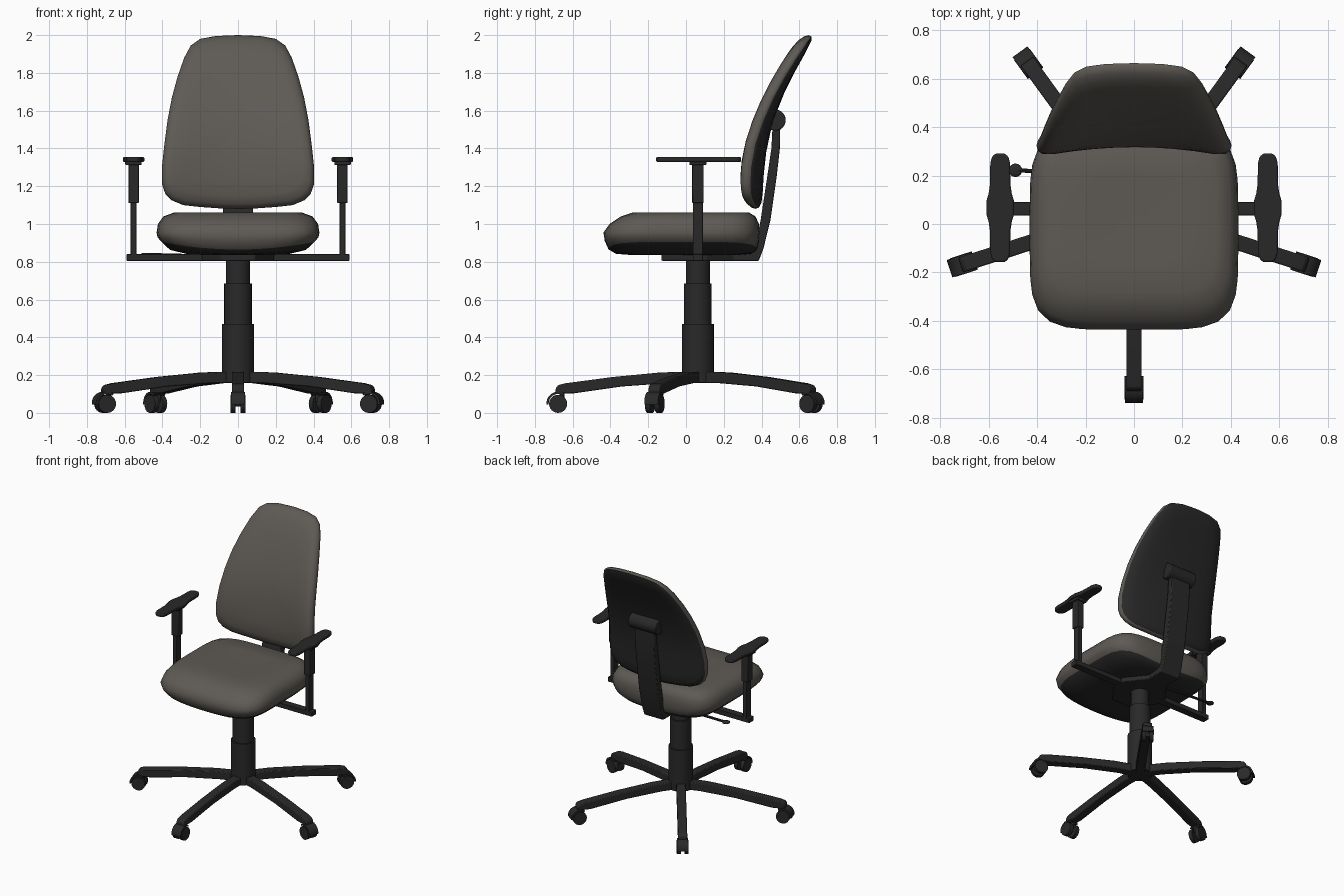
import bpy, bmesh, math
from mathutils import Matrix, Vector

if "Cube" in bpy.data.objects:
    bpy.data.objects.remove(bpy.data.objects["Cube"])

YC = 0.063  # y of the column axis


def material(name, rgb):
    m = bpy.data.materials.new(name)
    m.diffuse_color = (*rgb, 1)
    m.use_nodes = True
    m.node_tree.nodes["Principled BSDF"].inputs["Base Color"].default_value = m.diffuse_color
    return m


FABRIC = material("grey brown fabric", (0.112, 0.102, 0.089))
DARK = material("dark plastic", (0.022, 0.022, 0.022))


def finish(name, bm, mats=(DARK,), angle=35, bevel=0.0):
    bmesh.ops.recalc_face_normals(bm, faces=bm.faces[:])
    me = bpy.data.meshes.new(name)
    bm.to_mesh(me)
    bm.free()
    ob = bpy.data.objects.new(name, me)
    bpy.context.collection.objects.link(ob)
    for m in mats:
        me.materials.append(m)
    bpy.ops.object.select_all(action='DESELECT')
    ob.select_set(True)
    bpy.context.view_layer.objects.active = ob
    bpy.ops.object.shade_smooth_by_angle(angle=math.radians(angle))
    if bevel:
        b = ob.modifiers.new("bevel", 'BEVEL')
        b.width, b.segments, b.limit_method = bevel, 2, 'ANGLE'
    return ob


def loft(bm, rings, mat_ids):
    """Skin closed rings; mat_ids gives the material of each band."""
    vs = [[bm.verts.new(p) for p in r] for r in rings]
    n = len(vs[0])
    for a, b, m in zip(vs, vs[1:], mat_ids):
        for i in range(n):
            j = (i + 1) % n
            bm.faces.new((a[i], a[j], b[j], b[i])).material_index = m
    bm.faces.new(vs[0]).material_index = mat_ids[0]
    bm.faces.new(vs[-1]).material_index = mat_ids[-1]


def prism(bm, pts, lo, hi, axis, mx=Matrix()):
    """Extrude a 2D outline: axis 'x' takes (y, z) points, axis 'z' takes (x, y)."""
    def at(p, d):
        return mx @ Vector((d, *p) if axis == 'x' else (*p, d))
    loft(bm, [[at(p, lo) for p in pts], [at(p, hi) for p in pts]], [0])


def box(bm, x, y, z):
    prism(bm, [(x[0], y[0]), (x[1], y[0]), (x[1], y[1]), (x[0], y[1])], *z, 'z')


def tube(bm, a, b, r, seg=24, mx=Matrix()):
    a, b = Vector(a), Vector(b)
    d = b - a
    m = mx @ Matrix.Translation((a + b) / 2) @ d.to_track_quat('Z', 'Y').to_matrix().to_4x4()
    bmesh.ops.create_cone(bm, cap_ends=True, segments=seg, radius1=r, radius2=r,
                          depth=d.length, matrix=m)


def mirrored(half):
    return half + [(-x, y) for x, y in reversed(half) if x > 1e-6]


# seat: stacked superellipse rings (half width, front y, back y, z, upward bow at sides)
seat_rings = [
    (.10, -.12, .10, .835, 0), (.26, -.28, .27, .835, .01), (.36, -.37, .35, .842, .03),
    (.405, -.41, .377, .865, .045), (.426, -.43, .387, .91, .02), (.431, -.437, .39, .955, 0),
    (.424, -.405, .386, 1.0, 0), (.395, -.345, .368, 1.04, 0), (.34, -.285, .335, 1.06, 0),
    (.20, -.16, .2, 1.06, 0), (.07, -.05, .07, 1.057, 0)]


def seat_ring(w, y0, y1, z, bow):
    out = []
    for i in range(48):
        t = 2 * math.pi * (i + .5) / 48
        c, s = math.cos(t), math.sin(t)
        k = (abs(c) ** 5 + abs(s) ** 5) ** -.2
        x = w * c * k
        out.append((x, (y0 + y1) / 2 + (y1 - y0) / 2 * s * k, z + bow * (x / .43) ** 2))
    return out


bm = bmesh.new()
loft(bm, [seat_ring(*r) for r in seat_rings], [1] * 3 + [0] * 7)
finish("seat", bm, (FABRIC, DARK), 60)

# backrest: front outline skinned through concentric rings on a curved sheet
outline = mirrored([(0, 1.08), (.1, 1.083), (.2, 1.09), (.29, 1.1), (.35, 1.125), (.385, 1.16),
                    (.402, 1.21), (.403, 1.3), (.39, 1.42), (.373, 1.55), (.35, 1.67),
                    (.32, 1.78), (.285, 1.88), (.25, 1.945), (.2, 1.98), (.12, 1.995), (0, 2.0)])
back_rings = [(.12, .05), (.35, .05), (.6, .05), (.8, .046), (.93, .036), (.985, .02), (1, 0),
              (.985, -.02), (.94, -.036), (.85, -.044), (.65, -.043), (.4, -.04), (.12, -.04)]


def back_point(x, z, s, off):
    x, z = x * s, 1.54 + (z - 1.54) * s
    bow = .04 * (x / .4) ** 2 * min(1, max(0, (2.0 - z) / .6))
    return (x, .36 + .453 * (z - 1.2) ** 2 + off - bow, z)


bm = bmesh.new()
loft(bm, [[back_point(x, z, s, o) for x, z in outline] for s, o in back_rings],
     [1] * 5 + [0] * 7)
finish("backrest", bm, (FABRIC, DARK), 60)

# bent bar that carries the backrest, with its pivot barrel
bm = bmesh.new()
prism(bm, [(.30, .805), (.385, .805), (.41, .87), (.447, 1.02), (.48, 1.25), (.497, 1.4),
           (.50, 1.55), (.46, 1.55), (.452, 1.4), (.43, 1.25), (.395, 1.02), (.365, .87),
           (.35, .845), (.30, .845)], -.08, .08, 'x')
finish("backrest_bar", bm, bevel=.006)
bm = bmesh.new()
tube(bm, (-.115, .472, 1.55), (.115, .472, 1.55), .056, 28)
finish("backrest_pivot", bm, bevel=.006)

# mechanism plate under the seat
bm = bmesh.new()
prism(bm, mirrored([(.09, -.13), (.19, .02), (.19, .11), (.08, .25), (.08, .37)]),
      .805, .85, 'z')
finish("seat_plate", bm, bevel=.006)

# height lever with flattened knob
bm = bmesh.new()
tube(bm, (-.08, .2, .828), (-.48, .222, .838), .009, 10)
bmesh.ops.create_uvsphere(bm, u_segments=16, v_segments=8, radius=.028,
                          matrix=Matrix.Translation((-.49, .222, .838)) @ Matrix.Diagonal((1, 1, .35, 1)))
finish("height_lever", bm)

# arms
pad_half = [(.018, -.158), (.034, -.145), (.041, -.115), (.042, -.03), (.048, .01), (.057, .04),
            (.057, .095), (.048, .125), (.042, .165), (.041, .25), (.034, .278), (.018, .292)]
for side, s in (("left", -1), ("right", 1)):
    def span(a, b):
        return sorted((s * a, s * b))
    bm = bmesh.new()
    box(bm, span(.12, .59), (YC - .027, YC + .027), (.805, .84))
    box(bm, span(.538, .568), (YC - .027, YC + .027), (.83, 1.12))
    finish(side + "_arm_bracket", bm, bevel=.003)
    bm = bmesh.new()
    box(bm, span(.525, .581), (YC - .03, YC + .03), (1.11, 1.325))
    box(bm, span(.51, .597), (YC - .045, YC + .045), (1.312, 1.332))
    finish(side + "_arm_sleeve", bm, bevel=.005)
    bm = bmesh.new()
    prism(bm, [(s * .553 + x, y) for x, y in mirrored(pad_half)], 1.328, 1.355, 'z')
    finish(side + "_arm_pad", bm, bevel=.007)

# gas column in three steps
bm = bmesh.new()
for z0, z1, r in ((.16, .47, .084), (.46, .685, .073), (.68, .82, .063)):
    tube(bm, (0, YC, z0), (0, YC, z1), r, 32)
finish("column", bm)

# five-star base: each spoke is built along -y and turned about the column
leg_profile = [(0, .22), (.2, .214), (.45, .19), (.7, .157), (.74, .147), (.753, .13),
               (.753, .105), (.66, .103), (.4, .14), (.15, .158), (0, .158)]
arc = [math.radians(a) for a in range(-5, 126, 13)]
hood = ([(-.74 - .062 * math.cos(a), .05 + .062 * math.sin(a)) for a in arc] +
        [(-.74 - .05 * math.cos(a), .05 + .05 * math.sin(a)) for a in reversed(arc)])
for k in range(5):
    mx = Matrix.Translation((0, YC, 0)) @ Matrix.Rotation(k * math.tau / 5, 4, 'Z')
    bm = bmesh.new()
    prism(bm, [(-r, z) for r, z in leg_profile], -.032, .032, 'x', mx)
    finish(f"base_leg_{k + 1}", bm, bevel=.006)
    bm = bmesh.new()
    for x in (-.04, .012):
        tube(bm, (x, -.74, .048), (x + .028, -.74, .048), .048, 24, mx)
    tube(bm, (-.03, -.74, .048), (.03, -.74, .048), .014, 12, mx)
    tube(bm, (0, -.72, .06), (0, -.72, .12), .014, 12, mx)
    prism(bm, hood, -.038, .038, 'x', mx)
    finish(f"caster_{k + 1}", bm)
